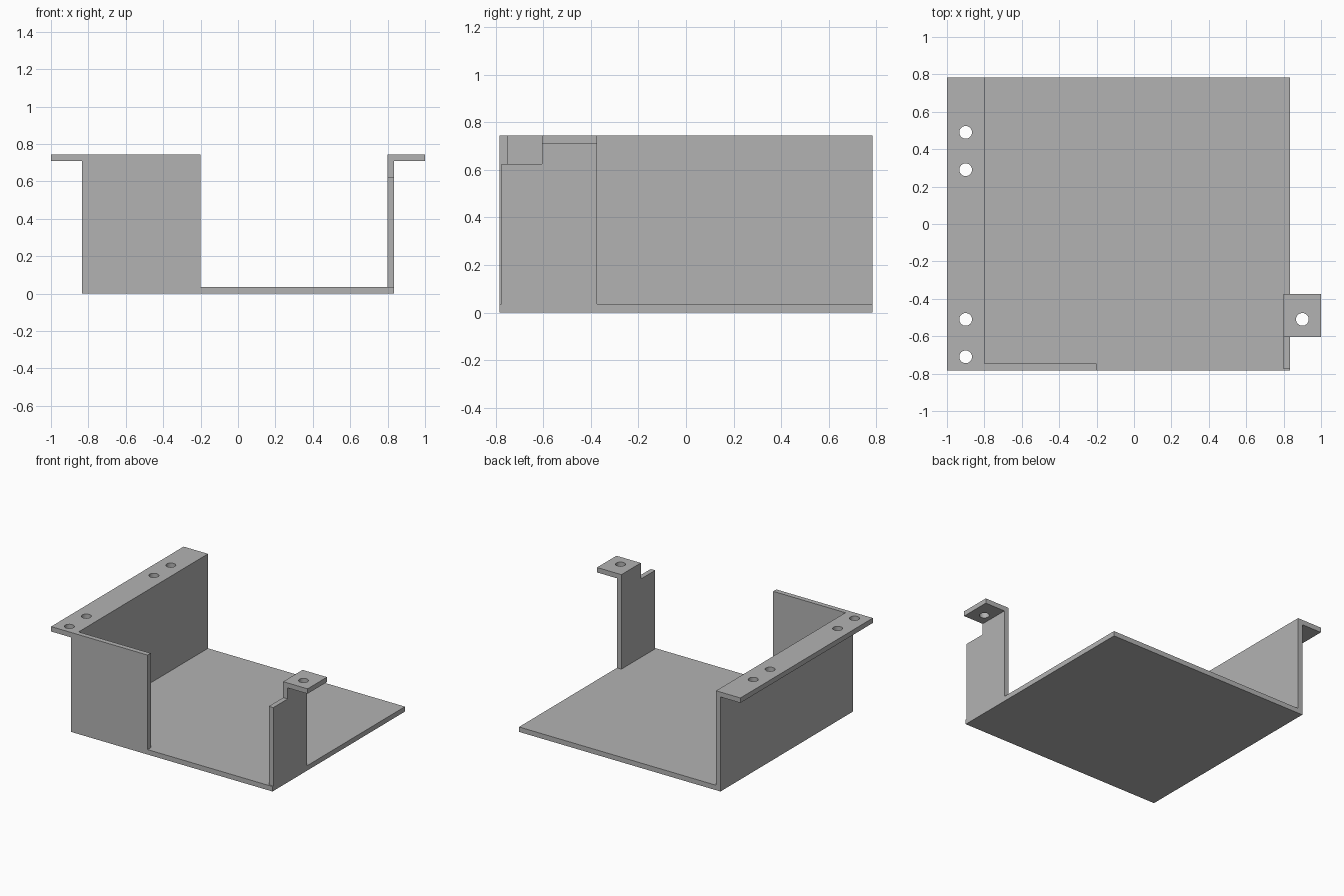
import bpy, bmesh
from mathutils import Vector

if "Cube" in bpy.data.objects:
    bpy.data.objects.remove(bpy.data.objects["Cube"], do_unlink=True)

grey = bpy.data.materials.new("plain grey")
grey.use_nodes = True
colour = (0.45, 0.45, 0.45, 1)
grey.diffuse_color = colour
grey.node_tree.nodes["Principled BSDF"].inputs["Base Color"].default_value = colour

HALF_DEPTH, TOP, SHEET = 0.784, 0.745, 0.037
OUTER, INNER = 0.835, 0.798
LIP = TOP - SHEET


def prism(name, points, along):
    """Extrude a flat outline by the given vector."""
    bm = bmesh.new()
    face = bm.faces.new([bm.verts.new(p) for p in points])
    moved = bmesh.ops.extrude_face_region(bm, geom=[face])["geom"]
    bmesh.ops.translate(bm, vec=Vector(along),
                        verts=[v for v in moved if isinstance(v, bmesh.types.BMVert)])
    bmesh.ops.recalc_face_normals(bm, faces=bm.faces[:])
    mesh = bpy.data.meshes.new(name)
    bm.to_mesh(mesh)
    bm.free()
    mesh.materials.append(grey)
    obj = bpy.data.objects.new(name, mesh)
    bpy.context.collection.objects.link(obj)
    return obj


def box(name, low, high):
    x0, y0, z0 = low
    x1, y1, z1 = high
    outline = [(x0, y0, z0), (x1, y0, z0), (x1, y1, z0), (x0, y1, z0)]
    return prism(name, outline, (0, 0, z1 - z0))


def drill(obj, x, y):
    """Cut one vertical screw hole through the lip."""
    bpy.ops.mesh.primitive_cylinder_add(vertices=32, radius=0.034, depth=0.2,
                                        location=(x, y, TOP - SHEET / 2))
    cutter = bpy.context.object
    cutter.hide_render = True
    cut = obj.modifiers.new("screw hole", "BOOLEAN")
    cut.operation, cut.solver, cut.object = "DIFFERENCE", "EXACT", cutter
    bpy.context.view_layer.objects.active = obj
    bpy.ops.object.modifier_apply(modifier=cut.name)
    bpy.data.objects.remove(cutter, do_unlink=True)


# Floor, side wall and long mounting flange as one bent sheet
section = [(-OUTER, 0), (OUTER, 0), (OUTER, SHEET), (-INNER, SHEET), (-INNER, TOP),
           (-1, TOP), (-1, LIP), (-OUTER, LIP)]
tray = prism("tray", [(x, -HALF_DEPTH, z) for x, z in section], (0, 2 * HALF_DEPTH, 0))
for y in (-0.71, -0.51, 0.29, 0.49):
    drill(tray, -0.9, y)

# Partial front wall
box("front_wall", (-INNER, -HALF_DEPTH, SHEET), (-0.2, -HALF_DEPTH + SHEET, TOP))

# Stepped post on the open side
step = [(-0.775, SHEET), (-0.375, SHEET), (-0.375, TOP), (-0.605, TOP),
        (-0.605, 0.625), (-0.775, 0.625)]
prism("side_post", [(INNER, y, z) for y, z in step], (OUTER - INNER, 0, 0))

# Mounting tab on the post
tab = box("mounting_tab", (OUTER, -0.605, LIP), (1, -0.375, TOP))
drill(tab, 0.9, -0.51)
